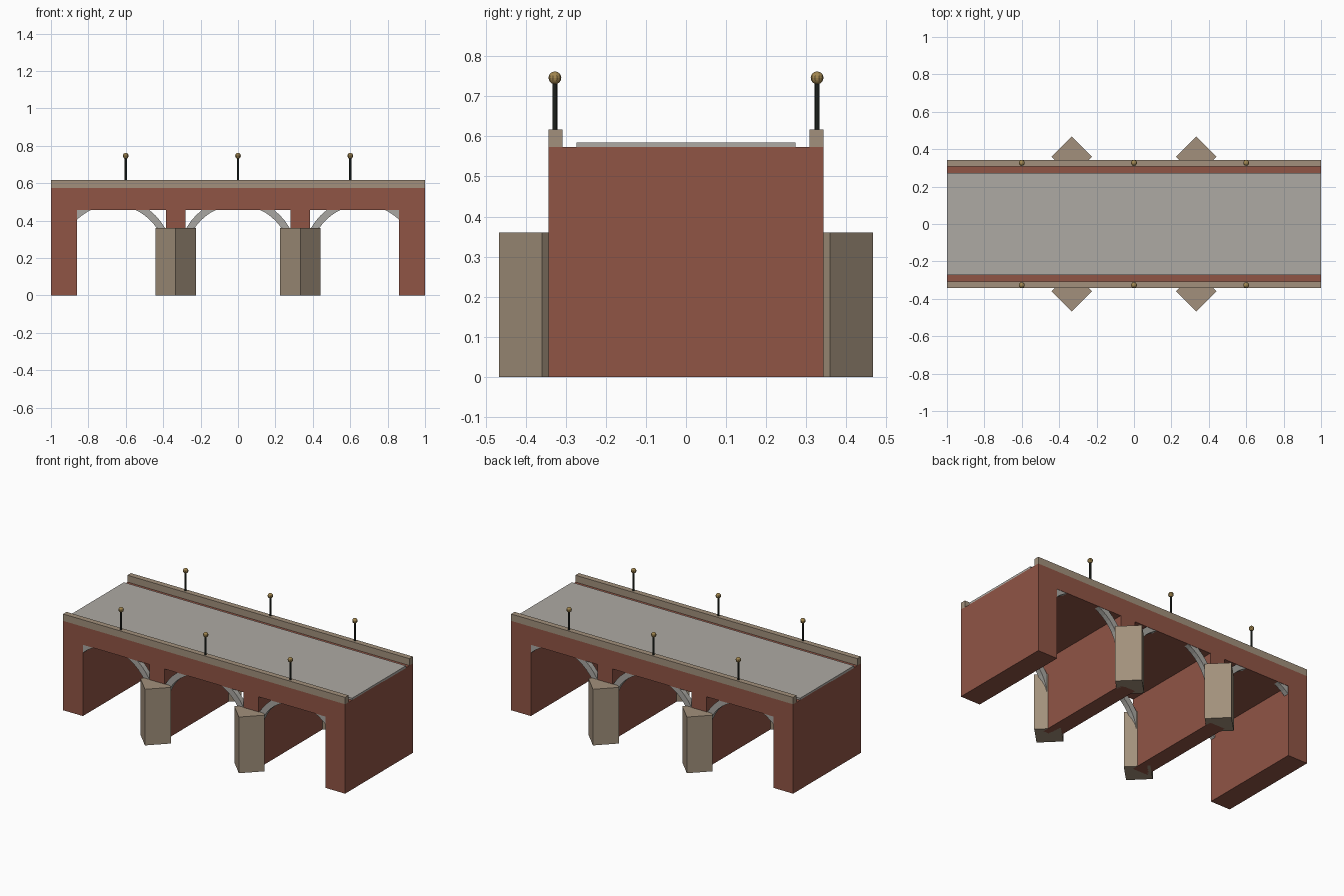
import bpy, bmesh, math

if "Cube" in bpy.data.objects:
    bpy.data.objects.remove(bpy.data.objects["Cube"])


def material(name, r, g, b):
    m = bpy.data.materials.new(name)
    m.diffuse_color = (r, g, b, 1)
    m.use_nodes = True
    m.node_tree.nodes["Principled BSDF"].inputs["Base Color"].default_value = m.diffuse_color
    return m


BRICK = material("brick", 0.28, 0.09, 0.06)
STONE = material("sandstone", 0.36, 0.28, 0.20)
RING = material("arch_stone", 0.40, 0.39, 0.36)
ROAD = material("paving", 0.42, 0.40, 0.37)
IRON = material("iron", 0.02, 0.025, 0.02)
BRASS = material("brass", 0.36, 0.24, 0.08)


def finish(name, bm, mat):
    bmesh.ops.recalc_face_normals(bm, faces=bm.faces[:])
    me = bpy.data.meshes.new(name)
    bm.to_mesh(me)
    bm.free()
    me.materials.append(mat)
    ob = bpy.data.objects.new(name, me)
    bpy.context.collection.objects.link(ob)
    return ob


def box(name, x0, x1, y0, y1, z0, z1, mat):
    bm = bmesh.new()
    bmesh.ops.create_cube(bm, size=1)
    for v in bm.verts:
        v.co = (x0 if v.co.x < 0 else x1,
                y0 if v.co.y < 0 else y1,
                z0 if v.co.z < 0 else z1)
    return finish(name, bm, mat)


def prism(name, pts, lo, hi, axis, mat):
    """Extrude a 2D outline along y (outline in xz) or z (outline in xy)."""
    bm = bmesh.new()
    place = (lambda p, d: (p[0], d, p[1])) if axis == 'y' else (lambda p, d: (p[0], p[1], d))
    a = [bm.verts.new(place(p, lo)) for p in pts]
    b = [bm.verts.new(place(p, hi)) for p in pts]
    bm.faces.new(a)
    bm.faces.new(b)
    for i in range(len(pts)):
        j = (i + 1) % len(pts)
        bm.faces.new((a[i], a[j], b[j], b[i]))
    return finish(name, bm, mat)


W = 0.343          # half width of the bridge
PIER_X = 0.333

# Deck and roadway
box("deck_slab", -1, 1, -W, W, 0.457, 0.573, BRICK)
box("roadway", -1, 1, -0.273, 0.273, 0.57, 0.585, ROAD)

for s, side in ((-1, "left"), (1, "right")):
    # Abutment and pier
    box(side + "_abutment", *sorted((s, s * 0.86)), -W, W, 0, 0.573, BRICK)
    box(side + "_pier", s * PIER_X - 0.053, s * PIER_X + 0.053, -W, W, 0, 0.46, BRICK)

for s, face in ((-1, "front"), (1, "back")):
    # Parapet
    box(face + "_parapet", -1, 1, *sorted((s * 0.308, s * W)), 0.573, 0.617, STONE)

    # Diamond cutwaters
    for x in (-PIER_X, PIER_X):
        y = s * 0.359
        r = 0.108
        prism(face + "_cutwater", [(x + r, y), (x, y + r), (x - r, y), (x, y - r)],
              0, 0.36, 'z', STONE)

    # Semicircular arch rings
    n = 24
    ang = [math.pi * i / n for i in range(n + 1)]
    for x in (-2 / 3, 0, 2 / 3):
        arc = [(x + 0.318 * math.cos(t), 0.203 + 0.318 * math.sin(t)) for t in ang]
        arc += [(x + 0.28 * math.cos(t), 0.203 + 0.28 * math.sin(t)) for t in reversed(ang)]
        prism(face + "_arch_ring", arc, s * 0.308, s * 0.341, 'y', RING)

    # Lamps
    for x in (-0.6, 0, 0.6):
        y = s * 0.327
        post = [(x + 0.006 * math.cos(math.tau * i / 8), y + 0.006 * math.sin(math.tau * i / 8))
                for i in range(8)]
        prism(face + "_lamp_post", post, 0.61, 0.74, 'z', IRON)
        bm = bmesh.new()
        bmesh.ops.create_uvsphere(bm, u_segments=10, v_segments=8, radius=0.016)
        bmesh.ops.translate(bm, verts=bm.verts[:], vec=(x, y, 0.746))
        finish(face + "_lamp_globe", bm, BRASS)
